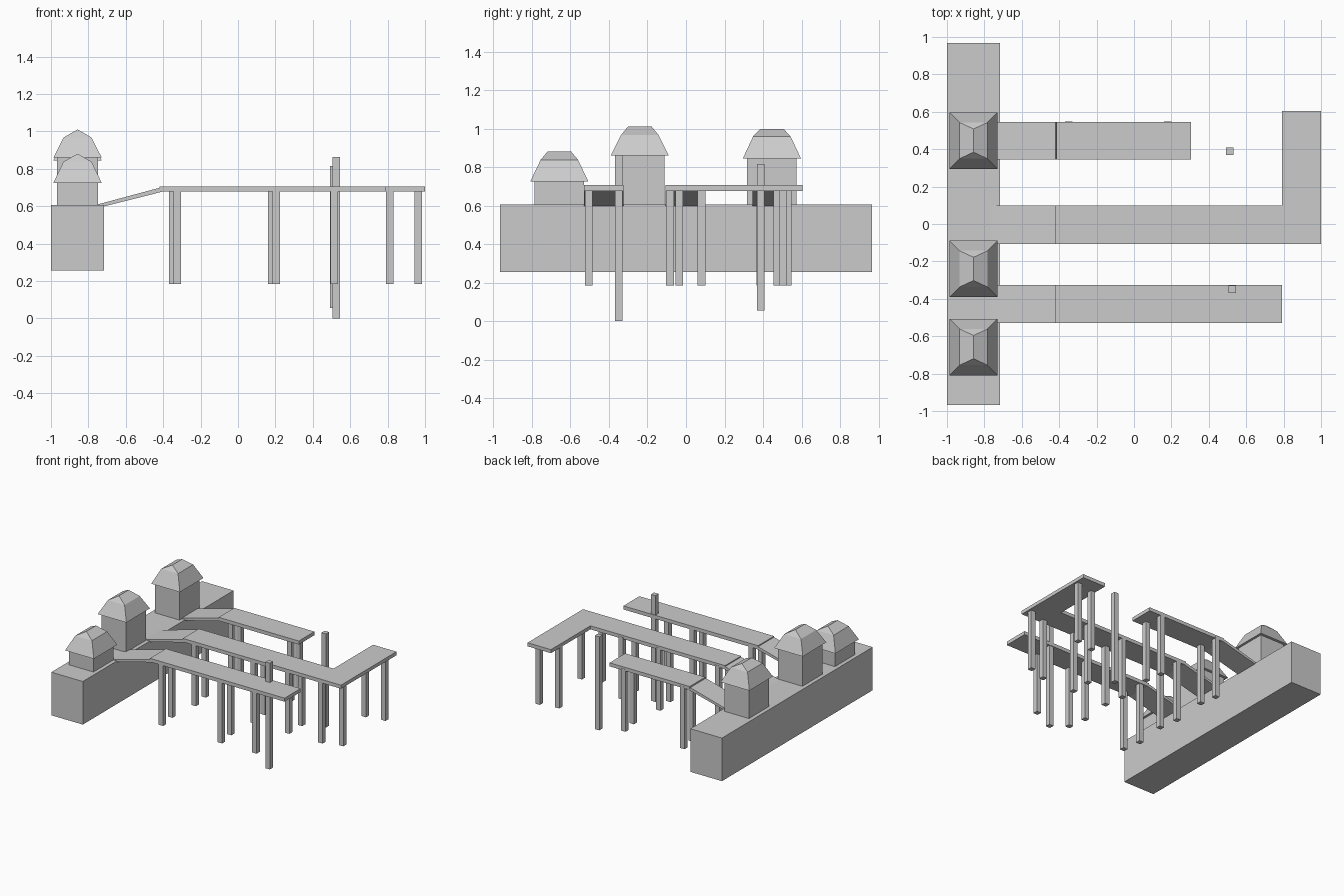
import bpy
import bmesh

cube = bpy.data.objects.get("Cube")
if cube:
    bpy.data.objects.remove(cube, do_unlink=True)

stone = bpy.data.materials.new("plain_grey")
stone.use_nodes = True
stone.diffuse_color = (0.6, 0.6, 0.6, 1)
stone.node_tree.nodes["Principled BSDF"].inputs["Base Color"].default_value = (0.6, 0.6, 0.6, 1)


def finish(name, bm):
    bmesh.ops.recalc_face_normals(bm, faces=bm.faces)
    mesh = bpy.data.meshes.new(name)
    bm.to_mesh(mesh)
    bm.free()
    mesh.materials.append(stone)
    obj = bpy.data.objects.new(name, mesh)
    bpy.context.collection.objects.link(obj)
    return obj


def box(name, xs, ys, zs):
    bm = bmesh.new()
    bmesh.ops.create_cube(bm, size=1)
    for v in bm.verts:
        v.co = [lim[int(c > 0)] for c, lim in zip(v.co, (xs, ys, zs))]
    return finish(name, bm)


def prism(name, outline, axis, low, high):
    """Extrude a flat outline along y ('y') or z ('z')."""
    bm = bmesh.new()
    place = (lambda a, b: (a, low, b)) if axis == "y" else (lambda a, b: (a, b, low))
    face = bm.faces.new([bm.verts.new(place(a, b)) for a, b in outline])
    moved = bmesh.ops.extrude_face_region(bm, geom=[face])["geom"]
    step = (0, high - low, 0) if axis == "y" else (0, 0, high - low)
    bmesh.ops.translate(bm, vec=step, verts=[g for g in moved if isinstance(g, bmesh.types.BMVert)])
    return finish(name, bm)


def post(name, x, y, low=0.185, high=0.69, half=0.02):
    return box(name, (x - half, x + half), (y - half, y + half), (low, high))


def tower(name, y, eave, middle, top):
    x = -0.858
    box(name + "_walls", (x - 0.11, x + 0.11), (y - 0.129, y + 0.129), (0.6, eave + 0.01))
    # Two-pitch hipped roof ending in a short ridge
    bm = bmesh.new()
    rings = []
    for hx, hy, z in ((0.129, 0.151, eave), (0.075, 0.097, middle)):
        rings.append([bm.verts.new((x + sx * hx, y + sy * hy, z))
                      for sx, sy in ((-1, -1), (1, -1), (1, 1), (-1, 1))])
    low, mid = rings
    bm.faces.new(low)
    for i in range(4):
        j = (i + 1) % 4
        bm.faces.new((low[i], low[j], mid[j], mid[i]))
    front, back = [bm.verts.new((x, y + s * 0.062, top)) for s in (-1, 1)]
    bm.faces.new((mid[0], mid[1], front))
    bm.faces.new((mid[1], mid[2], back, front))
    bm.faces.new((mid[2], mid[3], back))
    bm.faces.new((mid[3], mid[0], front, back))
    finish(name + "_roof", bm)


# Quay wall and its three towers
box("quay_wall", (-1, -0.717), (-0.967, 0.967), (0.255, 0.605))
tower("back_tower", 0.446, 0.845, 0.96, 0.997)
tower("middle_tower", -0.24, 0.86, 0.967, 1.01)
tower("front_tower", -0.658, 0.725, 0.838, 0.88)

# Pier decks
DECK = (0.677, 0.706)
box("back_deck", (-0.415, 0.305), (0.345, 0.545), DECK)
box("front_deck", (-0.42, 0.79), (-0.53, -0.325), DECK)
prism("middle_deck", ((-0.42, -0.107), (1, -0.107), (1, 0.605), (0.79, 0.605),
                      (0.79, 0.098), (-0.42, 0.098)), "z", *DECK)

# Sloping ramps from the quay up to each deck
RAMP = ((-0.77, 0.585), (-0.77, 0.604), (-0.42, 0.698), (-0.405, 0.677))
for name, low, high in (("back", 0.345, 0.545), ("middle", -0.107, 0.098), ("front", -0.53, -0.325)):
    prism(name + "_ramp", RAMP, "y", low, high)

# Paired piles under each pier
for name, outer, inner, bays in (("back", 0.527, 0.385, 2), ("middle", 0.08, -0.085, 3),
                                 ("front", -0.35, -0.505, 3)):
    for i in range(bays):
        x = -0.35 + i * 0.53 if i < 2 else 0.515
        if not (name == "front" and i == 2):
            post(f"{name}_pile_outer_{i + 1}", x, outer)
        post(f"{name}_pile_inner_{i + 1}", x + (0.025 if i < 2 else 0), inner)

# Piles under the turned end of the middle pier
for i, (x, y) in enumerate(((0.812, -0.083), (0.965, -0.035), (0.812, 0.475), (0.965, 0.505))):
    post(f"end_pile_{i + 1}", x, y)

# Tall mooring posts
post("back_mooring_post", 0.512, 0.389, 0.055, 0.815)
post("front_mooring_post", 0.525, -0.35, 0, 0.863)
